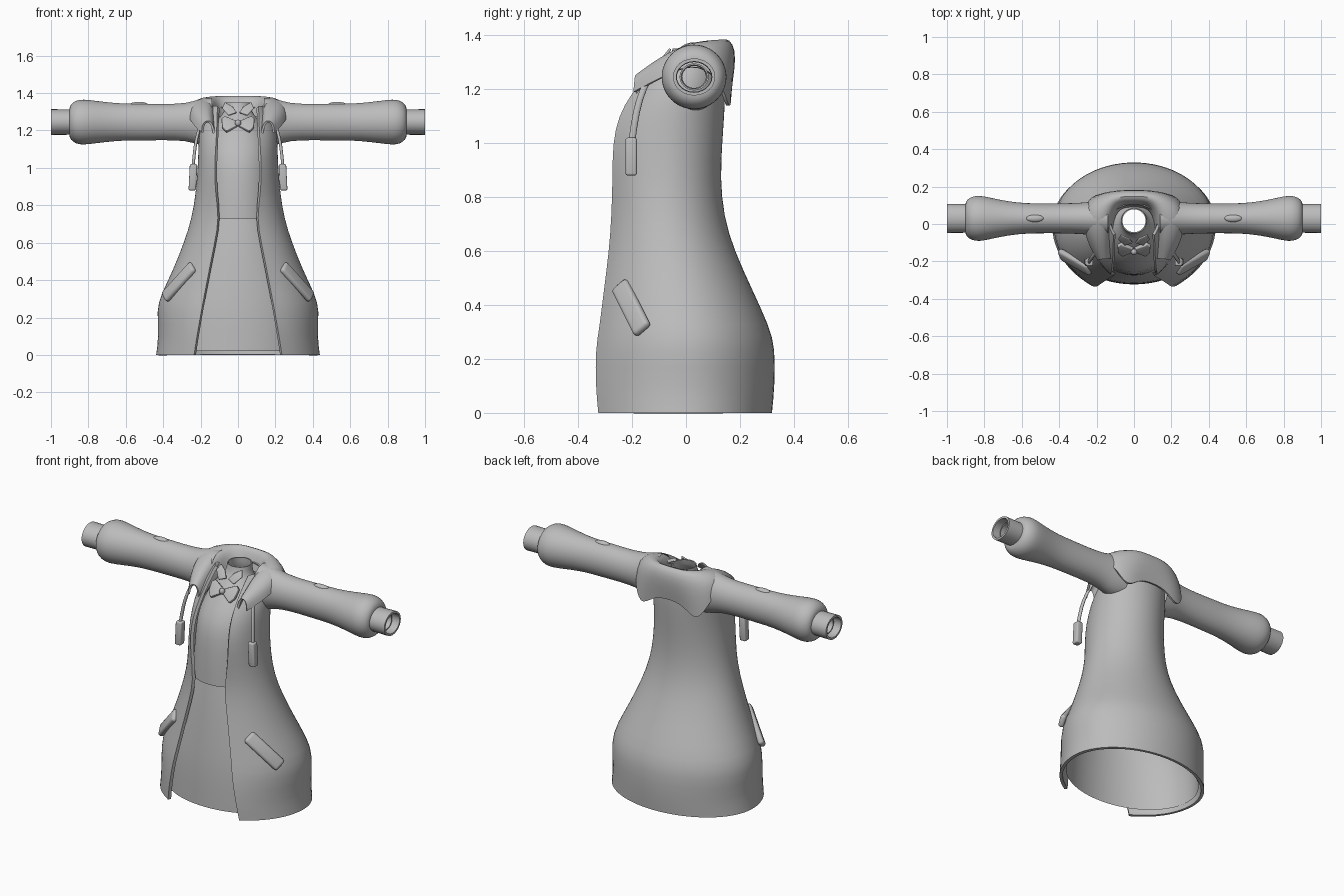
import bpy, bmesh
from math import sin, cos, pi, asin, sqrt
from mathutils import Vector, Matrix

cube = bpy.data.objects.get("Cube")
if cube:
    bpy.data.objects.remove(cube, do_unlink=True)

grey = bpy.data.materials.new("cloth_grey")
grey.use_nodes = True
grey.diffuse_color = (0.5, 0.5, 0.5, 1)
bsdf = next(n for n in grey.node_tree.nodes if n.type == 'BSDF_PRINCIPLED')
bsdf.inputs["Base Color"].default_value = (0.5, 0.5, 0.5, 1)
bsdf.inputs["Roughness"].default_value = 0.8


def finish(obj, mirror=False, subsurf=0, thick=0, bevel=0):
    """Add modifiers, bake them and shade smooth with sharp edges kept."""
    if mirror:
        m = obj.modifiers.new("mirror", 'MIRROR')
        m.merge_threshold = 0.0005
    if subsurf:
        m = obj.modifiers.new("subsurf", 'SUBSURF')
        m.levels = m.render_levels = subsurf
        m.boundary_smooth = 'PRESERVE_CORNERS'
    if thick:
        m = obj.modifiers.new("solidify", 'SOLIDIFY')
        m.thickness = thick
        m.offset = -1
    if bevel:
        m = obj.modifiers.new("bevel", 'BEVEL')
        m.width = bevel
        m.segments = 3
    bpy.ops.object.select_all(action='DESELECT')
    obj.select_set(True)
    bpy.context.view_layer.objects.active = obj
    bpy.ops.object.convert(target='MESH')
    bpy.ops.object.shade_smooth_by_angle(angle=0.7)
    return obj


def make(name, verts, faces):
    mesh = bpy.data.meshes.new(name)
    mesh.from_pydata(verts, [], faces)
    mesh.materials.append(grey)
    obj = bpy.data.objects.new(name, mesh)
    bpy.context.collection.objects.link(obj)
    return obj


def loft(name, rings, closed=False, flip=False):
    """Skin a list of equal-length point rows with quads."""
    n = len(rings[0])
    faces = []
    for r in range(len(rings) - 1):
        for c in range(n if closed else n - 1):
            d = (c + 1) % n
            f = [r * n + c, (r + 1) * n + c, (r + 1) * n + d, r * n + d]
            faces.append(f[::-1] if flip else f)
    return make(name, [p for ring in rings for p in ring], faces)


def body_ring(z, half, front, back, cols, gap=0):
    """Horizontal oval; with a gap it stays open at the front, ending at y = front."""
    cy = (front + back) / 2
    end = pi
    depth = cy - front
    if gap:
        end = pi - asin(gap / half)
        depth /= sqrt(1 - (gap / half) ** 2)
    pts = []
    for i in range(cols):
        t = -end + 2 * end * i / (cols - 1 if gap else cols)
        k = cos(t)
        pts.append((half * sin(t), cy + k * (back - cy if k > 0 else depth), z))
    return pts


# Open coat: height, half width, front edge y, back y, half opening
coat_rows = [
    (0.0, .44, -.325, .32, .235), (.1, .425, -.335, .33, .22), (.24, .437, -.335, .332, .195),
    (.32, .415, -.32, .31, .18), (.45, .35, -.305, .25, .155), (.6, .29, -.285, .18, .125),
    (.73, .248, -.276, .14, .10), (.87, .226, -.272, .128, .122), (1.0, .216, -.272, .135, .126),
    (1.1, .212, -.25, .142, .12), (1.18, .21, -.205, .146, .115), (1.26, .19, -.14, .145, .112),
    (1.33, .14, -.06, .12, .11)]
coat = loft("coat", [body_ring(z, h, f, b, 33, g) for z, h, f, b, g in coat_rows])
finish(coat, subsurf=1, thick=.018)

# Skirt and shirt inside the coat
skirt_rows = [
    (.02, .412, -.325, .295), (.2, .405, -.322, .3), (.32, .385, -.312, .28), (.45, .32, -.298, .22),
    (.6, .26, -.28, .15), (.76, .2, -.255, .1)]
skirt = loft("skirt", [body_ring(*row, 32) for row in skirt_rows], closed=True)
finish(skirt, subsurf=1)
shirt_rows = [
    (.73, .2, -.276, .1), (.85, .19, -.272, .1), (1.0, .185, -.262, .11), (1.1, .18, -.235, .11),
    (1.2, .15, -.16, .12), (1.27, .1, -.1, .1), (1.3, .072, -.06, .085), (1.35, .068, -.05, .085)]
shirt = loft("shirt", [body_ring(*row, 32) for row in shirt_rows], closed=True)
finish(shirt, subsurf=1, thick=.006)


# Sleeves and cuffs
def arm_tube(name, rows, **mods):
    rings = []
    for x, ry, rz in rows:
        rings.append([(x, .03 + ry * cos(2 * pi * i / 24), 1.245 + rz * sin(2 * pi * i / 24))
                      for i in range(24)])
    finish(loft(name, rings, closed=True, flip=True), mirror=True, **mods)


arm_tube("sleeves", [
    (.14, .1, .13), (.21, .093, .125), (.27, .084, .1), (.4, .08, .097), (.52, .08, .1),
    (.62, .084, .099), (.72, .1, .109), (.8, .12, .12), (.85, .124, .123), (.885, .108, .106),
    (.9, .09, .085), (.902, .068, .066)], subsurf=1)
arm_tube("cuffs", [(.86, .076, .067), (.93, .077, .068), (1.0, .078, .069)], thick=.012)
arm_tube("inner_cuffs", [(.8, .05, .047), (.88, .054, .05), (.96, .054, .05)], thick=.006)

# Folded-down hood, half of it: each row runs from the middle of the back to the front
neck = [(0, .09, 1.28), (.05, .09, 1.28), (.085, .07, 1.28), (.105, .03, 1.27),
        (.115, -.03, 1.25), (.12, -.11, 1.21), (.118, -.185, 1.16)]
ridge = [(0, .13, 1.41), (.06, .13, 1.41), (.1, .115, 1.408), (.122, .07, 1.402),
         (.13, 0, 1.385), (.138, -.1, 1.335), (.135, -.185, 1.26)]
shoulder = [(0, .195, 1.36), (.1, .193, 1.36), (.19, .165, 1.36), (.245, .11, 1.365),
            (.265, .02, 1.365), (.24, -.09, 1.315), (.19, -.19, 1.25)]
hem = [(0, .168, 1.2), (.1, .168, 1.19), (.19, .165, 1.1), (.255, .13, 1.25),
       (.277, .02, 1.3), (.25, -.1, 1.24), (.195, -.195, 1.19)]
hood = loft("hood", [neck, ridge, shoulder, hem], flip=True)
finish(hood, mirror=True, subsurf=2, thick=.012)


# Block helper: box with its own axes
def block(name, centre, size, axes, bevel):
    bm = bmesh.new()
    bmesh.ops.create_cube(bm, size=1)
    bmesh.ops.scale(bm, vec=size, verts=bm.verts)
    turn = Matrix(axes).transposed().to_4x4()
    bmesh.ops.transform(bm, matrix=Matrix.Translation(centre) @ turn, verts=bm.verts)
    obj = make(name, [], [])
    bm.to_mesh(obj.data)
    bm.free()
    finish(obj, mirror=True, bevel=bevel)


# Slanted pocket flaps
along = Vector((.145, .08, -.16)).normalized()
out = Vector((.75, -.6, .35))
out = (out - along * out.dot(along)).normalized()
block("pocket_flaps", (.316, -.203, .39), (.245, .075, .035), (along, out.cross(along), out), .016)

# Drawstrings with toggles
path = [Vector(p) for p in ((.19, -.125, 1.265), (.212, -.16, 1.2), (.23, -.185, 1.12), (.24, -.2, 1.01))]
cord_rings = [[p + Vector((.009 * cos(a * pi / 4), .014 * sin(a * pi / 4), 0)) for a in range(8)]
              for p in path]
finish(loft("drawstrings", cord_rings, closed=True, flip=True), mirror=True, subsurf=1)
block("drawstring_toggles", (.241, -.203, .95), (.04, .042, .14),
      (Vector((1, 0, 0)), Vector((0, 1, 0)), Vector((-.05, 0, 1))), .008)


# Flat cloth pieces laid on the sloping chest
def chest_patch(name, outline, centre, lean, thick):
    slope = Vector((0, cos(lean), sin(lean)))
    pts = [Vector(centre) + Vector((x, 0, 0)) + slope * h for x, h in outline]
    obj = make(name, pts, [list(range(len(pts)))[::-1]])
    finish(obj, mirror=True, thick=thick, bevel=.004)


chest_patch("bow_loops", [(.005, .014), (.07, .05), (.088, .035), (.085, -.02), (.062, -.052), (.005, -.014)],
            (0, -.145, 1.24), .9, .022)
chest_patch("shirt_collar_points", [(.006, -.01), (.05, -.03), (.085, .02), (.07, .06), (.03, .03)],
            (0, -.09, 1.3), .9, .01)
bpy.ops.mesh.primitive_uv_sphere_add(segments=16, ring_count=8, radius=1, location=(0, -.15, 1.24))
knot = bpy.context.object
knot.name = "bow_knot"
knot.scale = (.016, .016, .018)
knot.data.materials.append(grey)
finish(knot)

# Small sleeve folds
bpy.ops.mesh.primitive_uv_sphere_add(segments=16, ring_count=8, radius=1, location=(.53, .03, 1.338))
fold = bpy.context.object
fold.name = "sleeve_folds"
bpy.ops.object.transform_apply(location=True, scale=False, rotation=False)
fold.data.transform(Matrix.Translation((.53, .03, 1.338)) @ Matrix.Diagonal((.05, .02, .015, 1))
                    @ Matrix.Translation((-.53, -.03, -1.338)))
fold.data.materials.append(grey)
finish(fold, mirror=True)
